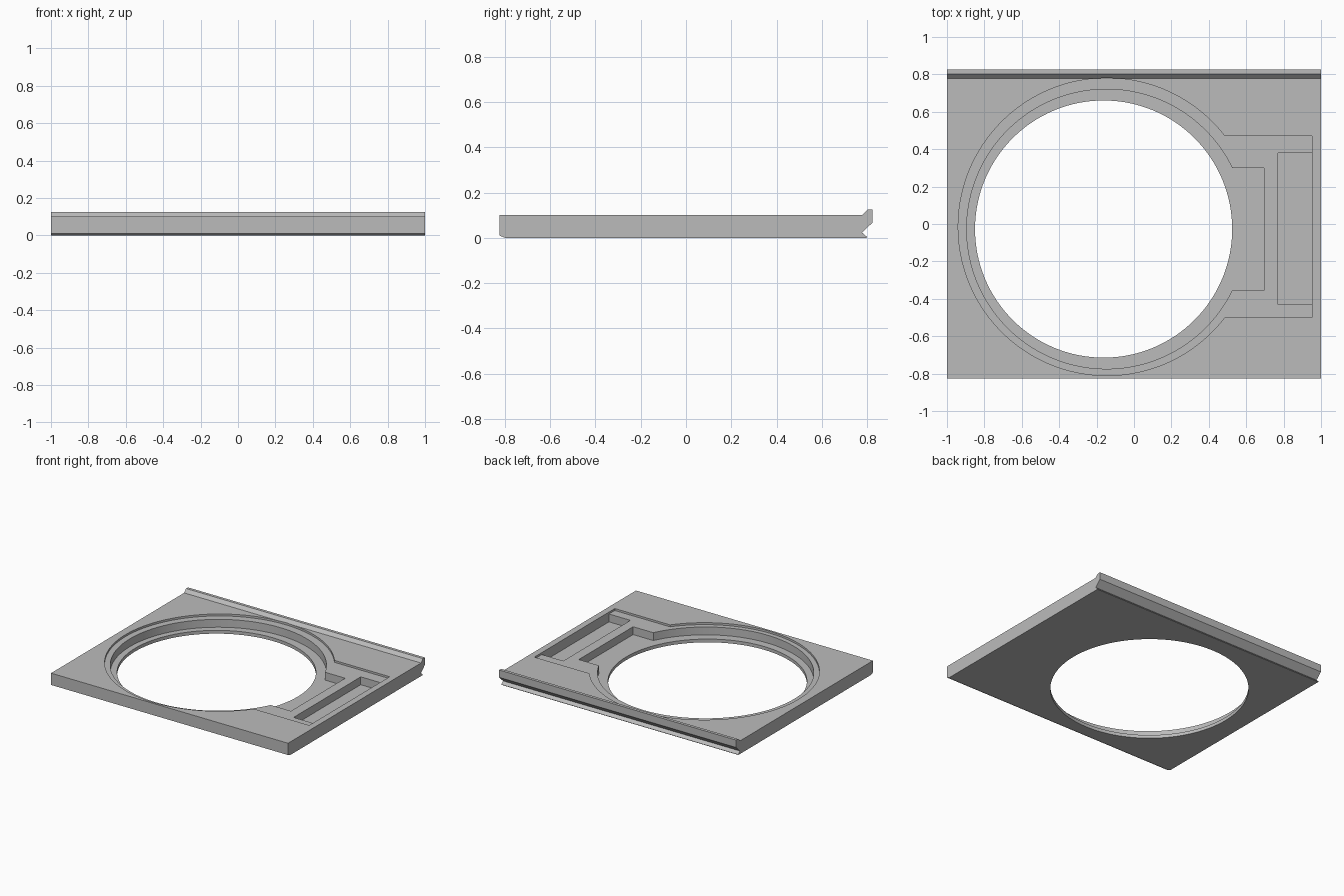
import bpy, math

if "Cube" in bpy.data.objects:
    bpy.data.objects.remove(bpy.data.objects["Cube"])

grey = bpy.data.materials.new("matte grey")
grey.diffuse_color = (0.5, 0.5, 0.5, 1)
grey.use_nodes = True
grey.node_tree.nodes["Principled BSDF"].inputs["Base Color"].default_value = grey.diffuse_color


def prism(name, bottom, top):
    """Solid between two matching outlines."""
    n = len(bottom)
    faces = [tuple(reversed(range(n))), tuple(range(n, 2 * n))]
    faces += [(i, (i + 1) % n, (i + 1) % n + n, i + n) for i in range(n)]
    mesh = bpy.data.meshes.new(name)
    mesh.from_pydata(bottom + top, [], faces)
    mesh.materials.append(grey)
    obj = bpy.data.objects.new(name, mesh)
    bpy.context.collection.objects.link(obj)
    return obj


def column(name, outline, z0, z1=0.3):
    return prism(name, [(x, y, z0) for x, y in outline], [(x, y, z1) for x, y in outline])


def keyhole(cx, cy, r, x1, y0, y1, steps=128):
    """Circle with a rectangular tab reaching out to x1 on the right."""
    a0 = math.asin((y1 - cy) / r)
    a1 = 2 * math.pi + math.asin((y0 - cy) / r)
    arc = [a0 + (a1 - a0) * i / steps for i in range(steps + 1)]
    return [(cx + r * math.cos(a), cy + r * math.sin(a)) for a in arc] + [(x1, y0), (x1, y1)]


# Plate: side profile with interlocking lip at the back, extruded across x
profile = [(-0.825, 0.01), (-0.80, 0), (0.797, 0), (0.80, 0.004), (0.778, 0.023),
           (0.825, 0.068), (0.825, 0.124), (0.802, 0.124), (0.778, 0.10), (-0.825, 0.10)]
plate = prism("plate", [(-1, y, z) for y, z in profile], [(1, y, z) for y, z in profile])

# Cutters: shallow cover recess, deep ring recess, side slot, through hole
circle = [(-0.1625 + 0.6875 * math.cos(math.tau * i / 128),
           -0.027 + 0.6875 * math.sin(math.tau * i / 128)) for i in range(128)]
slot = [(0.77, -0.43), (0.951, -0.43), (0.951, 0.38), (0.77, 0.38)]
cutters = [
    column("cover_recess", keyhole(-0.145, -0.015, 0.795, 0.951, -0.50, 0.47), 0.085),
    column("ring_recess", keyhole(-0.147, -0.027, 0.7475, 0.695, -0.355, 0.30), 0.025),
    column("side_slot", slot, 0.025),
    column("through_hole", circle, -0.1),
]
for cutter in cutters:
    mod = plate.modifiers.new(cutter.name, 'BOOLEAN')
    mod.operation = 'DIFFERENCE'
    mod.solver = 'EXACT'
    mod.object = cutter

bpy.context.view_layer.objects.active = plate
plate.select_set(True)
for cutter in cutters:
    bpy.ops.object.modifier_apply(modifier=cutter.name)
for cutter in cutters:
    bpy.data.objects.remove(cutter)
bpy.ops.object.select_all(action='DESELECT')
plate.select_set(True)
bpy.ops.object.shade_smooth_by_angle(angle=math.radians(20))
